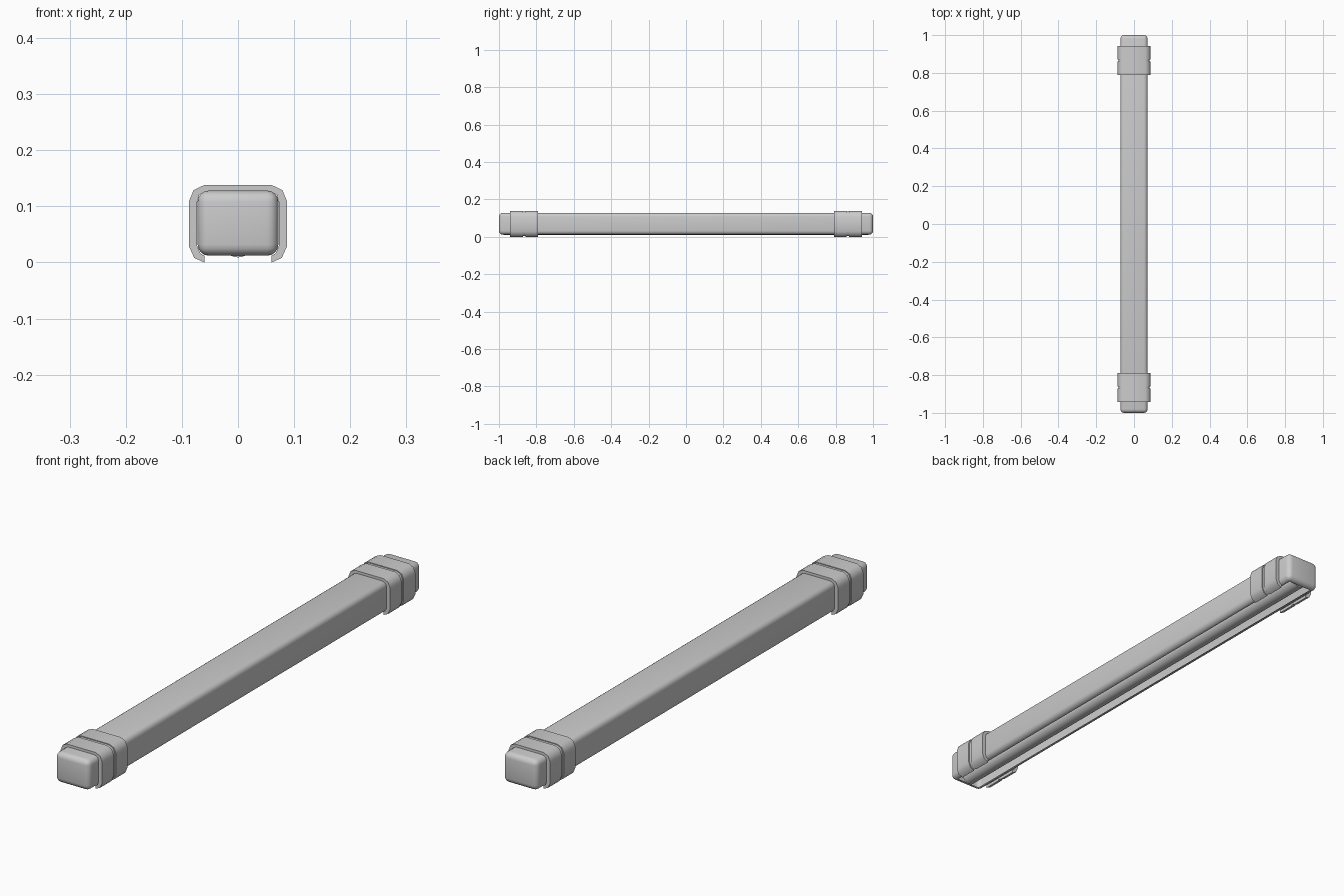
import bpy, bmesh, math

if "Cube" in bpy.data.objects:
    bpy.data.objects.remove(bpy.data.objects["Cube"])


def add_object(name, bm, angle):
    bmesh.ops.recalc_face_normals(bm, faces=bm.faces)
    mesh = bpy.data.meshes.new(name)
    bm.to_mesh(mesh)
    bm.free()
    ob = bpy.data.objects.new(name, mesh)
    bpy.context.collection.objects.link(ob)
    bpy.ops.object.select_all(action='DESELECT')
    ob.select_set(True)
    bpy.context.view_layer.objects.active = ob
    bpy.ops.object.shade_smooth_by_angle(angle=math.radians(angle))
    return ob


# Housing: long rounded box, open underneath, with a thin wall
Z0, Z1 = 0.012, 0.128
bm = bmesh.new()
bmesh.ops.create_cube(bm, size=1)
for v in bm.verts:
    v.co.x *= 0.144
    v.co.y *= 2.0
    v.co.z = (Z0 + Z1) / 2 + v.co.z * (Z1 - Z0)
bmesh.ops.bevel(bm, geom=bm.edges[:], offset=0.02, offset_type='OFFSET',
                segments=4, profile=0.5, affect='EDGES')
bm.normal_update()
bottom = [f for f in bm.faces if f.normal.z < -0.99 and f.calc_area() > 0.05]
bmesh.ops.delete(bm, geom=bottom, context='FACES')
housing = add_object("housing", bm, 40)
wall = housing.modifiers.new("wall", 'SOLIDIFY')
wall.thickness = 0.003
wall.offset = -1

# Light tube lying in the open channel
bm = bmesh.new()
bmesh.ops.create_cone(bm, cap_ends=True, segments=24, radius1=0.03,
                      radius2=0.03, depth=1.95)
for v in bm.verts:
    x, y, z = v.co
    v.co = (x, z, 0.039 + y)
add_object("light_tube", bm, 40)

# Half profiles of a clamp band (x, z), from the foot to the top
OUTER = [(0.06, 0.0), (0.078, 0.008), (0.087, 0.028),
         (0.087, 0.11), (0.079, 0.129), (0.06, 0.138)]
INNER = [(0.06, 0.012), (0.067, 0.016), (0.073, 0.03),
         (0.073, 0.107), (0.069, 0.121), (0.055, 0.1275)]


def band(name, y0, y1, inset=0.0):
    # Inset pulls the outer profile towards the inner one
    outer = [(a + (c - a) * inset, b + (d - b) * inset)
             for (a, b), (c, d) in zip(OUTER, INNER)]
    full = [p + [(-x, z) for x, z in reversed(p)] for p in (outer, INNER)]
    bm = bmesh.new()
    rows = [[bm.verts.new((x, y, z)) for x, z in p]
            for p, y in ((full[0], y0), (full[0], y1),
                         (full[1], y1), (full[1], y0))]
    for k in range(4):
        a, b = rows[k], rows[(k + 1) % 4]
        for i in range(len(a) - 1):
            bm.faces.new((a[i], a[i + 1], b[i + 1], b[i]))
    for i in (0, -1):
        bm.faces.new([r[i] for r in rows])
    add_object(name, bm, 50)


# Two clamp bands and a recessed link at each end
for side, s in (("front", -1), ("back", 1)):
    band(side + "_inner_band", s * 0.79, s * 0.859)
    band(side + "_band_link", s * 0.859, s * 0.872, 0.3)
    band(side + "_outer_band", s * 0.872, s * 0.942)
